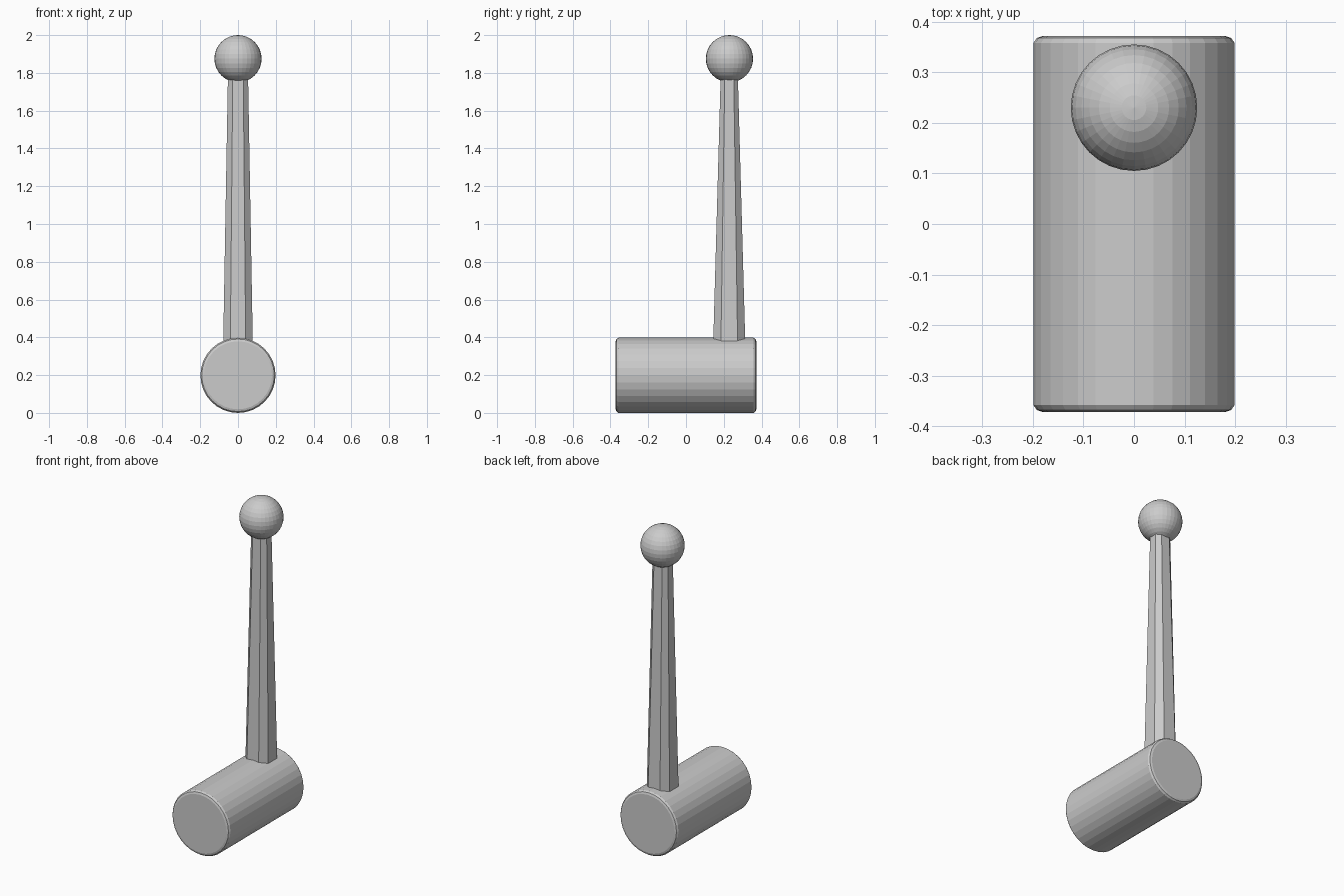
import bpy, bmesh, math

if "Cube" in bpy.data.objects:
    bpy.data.objects.remove(bpy.data.objects["Cube"])


def loft(name, rings):
    """Skin equal-length vertex rings and cap both ends."""
    bm = bmesh.new()
    loops = [[bm.verts.new(p) for p in ring] for ring in rings]
    n = len(loops[0])
    for a, b in zip(loops, loops[1:]):
        for i in range(n):
            j = (i + 1) % n
            bm.faces.new((a[i], a[j], b[j], b[i]))
    bm.faces.new(loops[0])
    bm.faces.new(loops[-1])
    bmesh.ops.recalc_face_normals(bm, faces=bm.faces)
    mesh = bpy.data.meshes.new(name)
    bm.to_mesh(mesh)
    bm.free()
    obj = bpy.data.objects.new(name, mesh)
    bpy.context.collection.objects.link(obj)
    return obj


def circle_y(r, y, n=32):
    return [(r * math.cos(2 * math.pi * i / n), y,
             0.199 + r * math.sin(2 * math.pi * i / n)) for i in range(n)]


def chamfered_rect(hx, hy, z, flat=0.52):
    fx, fy = hx * flat, hy * flat
    pts = [(hx, -fy), (hx, fy), (fx, hy), (-fx, hy),
           (-hx, fy), (-hx, -fy), (-fx, -hy), (fx, -hy)]
    return [(x, 0.229 + y, z) for x, y in pts]


# Cylindrical head with rounded rims
rim = [(0.180, 0.372), (0.192, 0.368), (0.199, 0.358)]
profile = [(r, -y) for r, y in rim] + rim[::-1]
loft("hammer_head", [circle_y(r, y) for r, y in profile])

# Tapered eight-sided handle
loft("handle", [chamfered_rect(0.079, 0.086, 0.33),
                chamfered_rect(0.053, 0.045, 1.80)])

# Ball at the end of the handle
bpy.ops.mesh.primitive_uv_sphere_add(segments=32, ring_count=16, radius=0.125,
                                     location=(0, 0.23, 1.875))
bpy.context.object.name = "end_knob"
